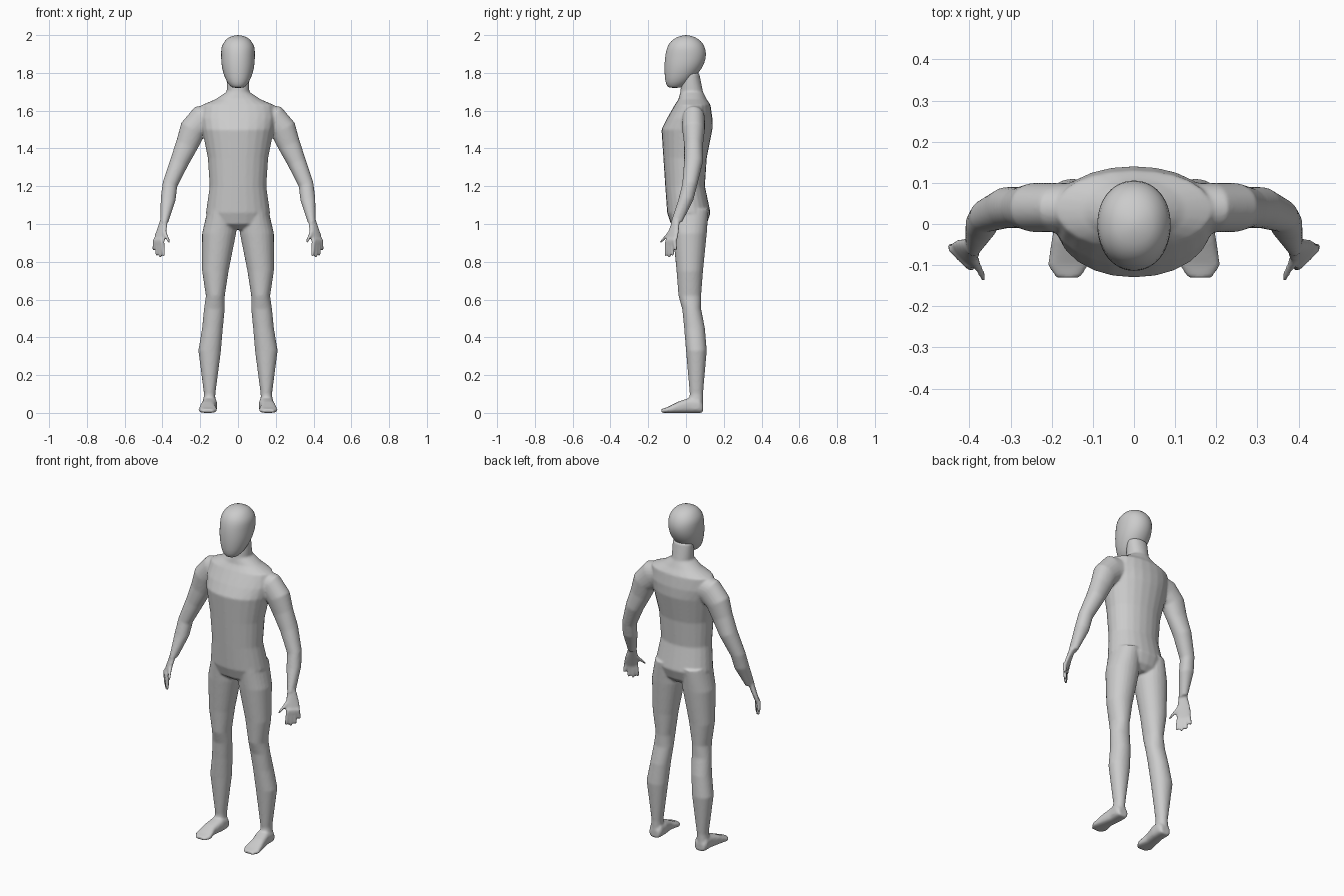
import bpy, bmesh, math
from mathutils import Vector

if "Cube" in bpy.data.objects:
    bpy.data.objects.remove(bpy.data.objects["Cube"], do_unlink=True)

X, Y, Z = Vector((1, 0, 0)), Vector((0, 1, 0)), Vector((0, 0, 1))
SHADE = .6

grey = bpy.data.materials.new("light grey")
grey.use_nodes = True
grey.diffuse_color = (SHADE, SHADE, SHADE, 1)
grey.node_tree.nodes["Principled BSDF"].inputs["Base Color"].default_value = grey.diffuse_color


def rounded(value, power):
    """Superellipse coordinate for a sine or cosine value."""
    return math.copysign(abs(value) ** (2 / power), value)


def loft(bm, rings, segments=24, power=2.1, side=1):
    """Skin a closed tube through rings of (centre, half_u, half_v, u, v)."""
    loops = []
    for centre, half_u, half_v, u, v in rings:
        loop = []
        for i in range(segments):
            angle = math.tau * i / segments
            point = (centre + u * half_u * rounded(math.cos(angle), power)
                     + v * half_v * rounded(math.sin(angle), power))
            loop.append(bm.verts.new((point.x * side, point.y, point.z)))
        loops.append(loop)
    for lower, upper in zip(loops, loops[1:]):
        for i in range(segments):
            j = (i + 1) % segments
            bm.faces.new((lower[i], lower[j], upper[j], upper[i]))
    bm.faces.new(loops[0])
    bm.faces.new(loops[-1])


def level(z, inner, outer, front, back):
    """Horizontal ring from its limits."""
    centre = Vector((inner + outer, front + back, z * 2)) / 2
    return centre, (outer - inner) / 2, (back - front) / 2, X, Y


def centred(z, half_width, front, back):
    """Horizontal ring symmetrical about the middle plane."""
    return level(z, -half_width, half_width, front, back)


def tube(path):
    """Rings square to a path of (x, y, z, in-plane radius, depth radius)."""
    points = [Vector(p[:3]) for p in path]
    rings = []
    for i, p in enumerate(path):
        before, after = points[max(i - 1, 0)], points[min(i + 1, len(points) - 1)]
        across = Y.cross(after - before).normalized()
        rings.append((points[i], p[3], p[4], across, Y))
    return rings


def finish(bm, name):
    """Turn the built shape into a smooth shaded object."""
    bmesh.ops.recalc_face_normals(bm, faces=bm.faces)
    mesh = bpy.data.meshes.new(name)
    bm.to_mesh(mesh)
    bm.free()
    mesh.materials.append(grey)
    mesh.shade_smooth()
    ob = bpy.data.objects.new(name, mesh)
    bpy.context.collection.objects.link(ob)
    return ob


# Torso and neck: height, half width, front, back
torso = [(.97, .08, -.04, .08), (1, .15, -.08, .11), (1.06, .17, -.1, .13),
         (1.2, .15, -.11, .1), (1.35, .16, -.12, .11), (1.5, .19, -.13, .14),
         (1.56, .2, -.1, .14), (1.63, .19, -.06, .13), (1.66, .12, -.04, .11),
         (1.7, .06, -.03, .09), (1.8, .06, -.02, .07)]

# Leg: height, inner side, outer side, front, back
leg = [(.02, .12, .19, .01, .09), (.1, .12, .18, .02, .09), (.33, .09, .21, 0, .11),
       (.45, .08, .19, -.01, .1), (.55, .07, .18, -.02, .08), (.62, .07, .17, -.04, .08),
       (.75, .05, .19, -.05, .09), (.95, .01, .19, -.07, .11), (1.08, .01, .16, -.08, .12)]

# Foot: depth, centre, half width, height
foot = [(.09, .15, .03, .05), (.07, .15, .04, .08), (.02, .15, .04, .08),
        (-.04, .16, .04, .06), (-.1, .16, .05, .03), (-.13, .16, .03, .02)]

# Arm: centre line with in-plane and depth radii
arm = [(.11, .04, 1.57, .07, .06), (.19, .04, 1.55, .08, .06), (.24, .04, 1.5, .07, .06),
       (.27, .04, 1.42, .06, .05), (.31, .04, 1.33, .05, .05), (.36, .02, 1.21, .04, .04),
       (.37, 0, 1.13, .04, .04), (.39, -.05, 1.01, .02, .03)]

# Hand: the palm spreads from the thumb to the little finger
spread = Vector((.7, .7, 0)).normalized()
flat = spread.cross(Z)
wrist, knuckles = Vector((.39, -.05, 1.03)), Vector((.42, -.08, .9))
palm_widths = (.02, .03, .04, .04)
finger_lengths = (.07, .08, .07, .04)


def finger(bm, base, tip, side):
    """Tapered finger with a rounded end."""
    rings = [(base.lerp(tip, t), radius, radius, spread, flat)
             for t, radius in ((0, .012), (.9, .009), (1, .005))]
    loft(bm, rings, 12, 2, side)


def hand(bm, side):
    rings = []
    for i, width in enumerate(palm_widths):
        t = i / (len(palm_widths) - 1)
        rings.append((wrist.lerp(knuckles, t), width, .018 - .006 * t, spread, flat))
    loft(bm, rings, side=side)
    for i, length in enumerate(finger_lengths):
        offset = spread * (i - 1.5)
        base = knuckles + offset * .017 + Z * .02
        tip = knuckles + offset * .025 - Z * length
        finger(bm, base, tip, side)
    thumb_base = wrist.lerp(knuckles, .5) - spread * .02
    finger(bm, thumb_base, knuckles - spread * .08, side)


# Body: torso with limbs on both sides
body = bmesh.new()
loft(body, [centred(*row) for row in torso])
for side in (1, -1):
    loft(body, [level(*row) for row in leg], side=side)
    soles = [(Vector((x, y, top / 2)), width, top / 2, X, Z) for y, x, width, top in foot]
    loft(body, soles, power=2.8, side=side)
    loft(body, tube(arm), side=side)
    hand(body, side)
body_ob = finish(body, "body")

# Fuse the limbs into one skin and soften the joins
fuse = body_ob.modifiers.new("fuse", 'REMESH')
fuse.mode = 'VOXEL'
fuse.voxel_size = .0065
fuse.use_smooth_shade = True
soften = body_ob.modifiers.new("soften", 'SMOOTH')
soften.factor = .5
soften.iterations = 5

# Head: height, half width, front, back, from chin to crown
skull = [(1.72, .03, -.09, -.03), (1.73, .04, -.1, -.01), (1.75, .06, -.11, .02),
         (1.8, .08, -.115, .07), (1.85, .09, -.115, .1), (1.9, .09, -.11, .11),
         (1.94, .09, -.1, .1), (1.97, .07, -.08, .08), (1.99, .05, -.05, .05),
         (2, .01, -.01, .01)]
head = bmesh.new()
loft(head, [centred(*row) for row in skull])
head_ob = finish(head, "head")
rounding = head_ob.modifiers.new("rounding", 'SUBSURF')
rounding.levels = rounding.render_levels = 1
